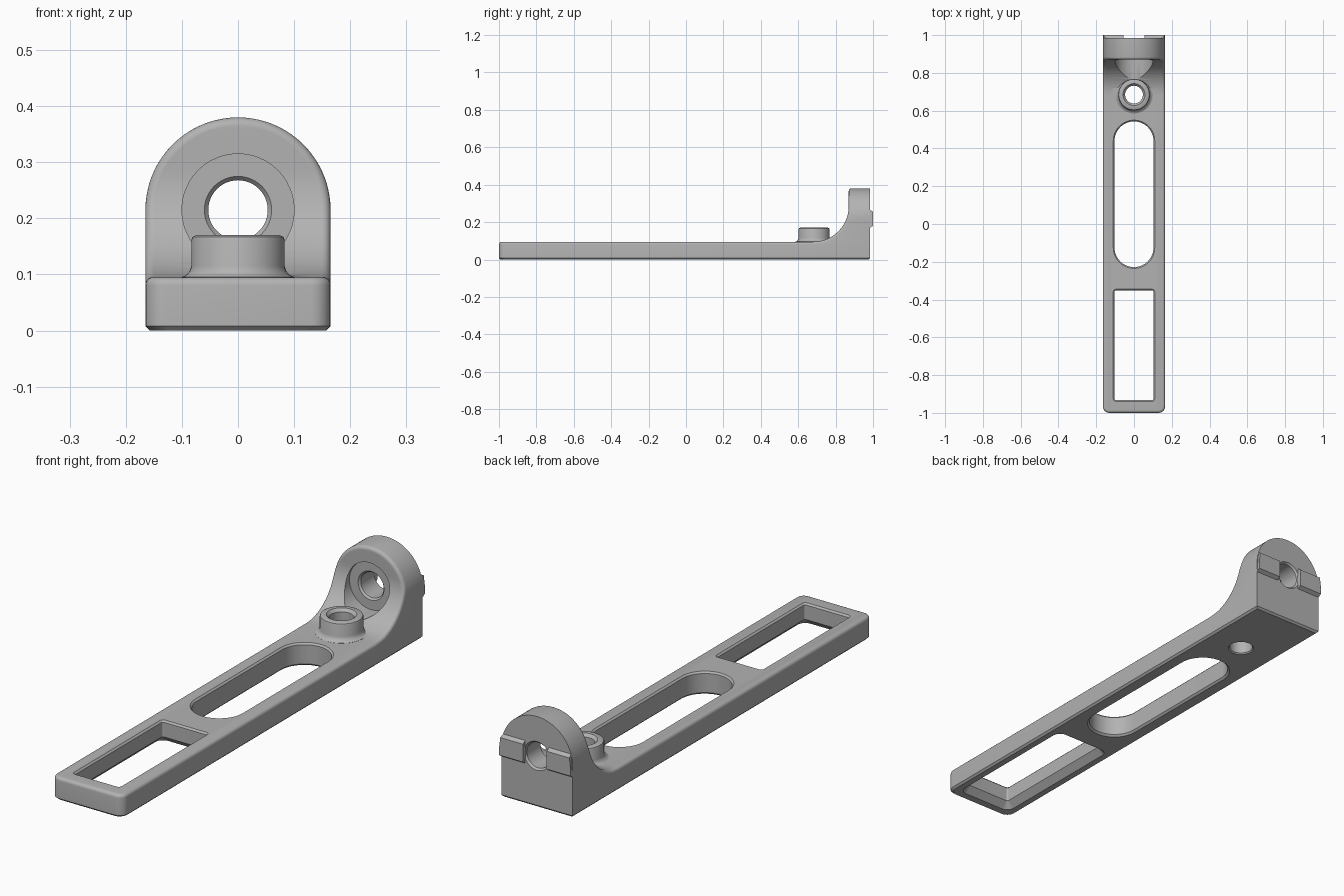
import bpy, bmesh
from math import sin, cos, pi, sqrt, radians

if "Cube" in bpy.data.objects:
    bpy.data.objects.remove(bpy.data.objects["Cube"])

GREY = (0.45, 0.45, 0.45, 1)
metal = bpy.data.materials.new("plain_grey")
metal.use_nodes = True
metal.diffuse_color = GREY
metal.node_tree.nodes["Principled BSDF"].inputs["Base Color"].default_value = GREY

HALF, FLOOR, AXIS_Z = 0.165, 0.095, 0.215   # bar half width, bar top, arch centre
ROUND, CHAMFER, CORNER = 0.014, 0.008, 0.035
FIL_R, FIL_Y, FIL_Z = 0.19, 0.68, 0.285      # fillet between bar and upright
BACK = 0.985


def loft(name, rings, cap_top=True):
    """Skin a stack of closed rings into one solid object."""
    bm = bmesh.new()
    rows = [[bm.verts.new(p) for p in ring] for ring in rings]
    n = len(rows[0])
    for a, b in zip(rows, rows[1:]):
        for i in range(n):
            j = (i + 1) % n
            bm.faces.new((a[i], a[j], b[j], b[i]))
    bm.faces.new(rows[0][::-1])
    if cap_top:
        bm.faces.new(rows[-1])
    bmesh.ops.remove_doubles(bm, verts=bm.verts, dist=1e-5)
    bmesh.ops.recalc_face_normals(bm, faces=bm.faces)
    mesh = bpy.data.meshes.new(name)
    bm.to_mesh(mesh)
    bm.free()
    mesh.materials.append(metal)
    ob = bpy.data.objects.new(name, mesh)
    bpy.context.collection.objects.link(ob)
    return ob


def activate(ob):
    bpy.ops.object.select_all(action='DESELECT')
    ob.select_set(True)
    bpy.context.view_layer.objects.active = ob


def combine(target, tool, operation):
    mod = target.modifiers.new(operation, 'BOOLEAN')
    mod.operation, mod.object, mod.solver = operation, tool, 'EXACT'
    activate(target)
    bpy.ops.object.modifier_apply(modifier=mod.name)
    bpy.data.objects.remove(tool)


def lathe(name, profile, place, sides=48):
    """Turn (radius, height) pairs round an axis; place maps to model space."""
    turns = [2 * pi * i / sides for i in range(sides)]
    return loft(name, [[place(r * cos(t), r * sin(t), h) for t in turns]
                       for r, h in profile])


def opening(name, half, y0, y1, radius, levels):
    """Rounded rectangular cutter, grown by an offset at each level."""
    rings = []
    for z, grow in levels:
        ring = []
        for q, (sx, cy) in enumerate([(1, y1), (-1, y1), (-1, y0), (1, y0)]):
            inward = -radius if cy == y1 else radius
            for k in range(13):
                t = (q + k / 12) * pi / 2
                ring.append((sx * (half - radius) + (radius + grow) * cos(t),
                             cy + inward + (radius + grow) * sin(t), z))
        rings.append(ring)
    return loft(name, rings)


# Body: horizontal slices giving the bar, the fillet and the arched upright
def inset(d):
    return ROUND - sqrt(max(0, ROUND ** 2 - (ROUND - d) ** 2))


def width(z, d):
    return sqrt(max(0, (HALF - inset(d)) ** 2 - max(0, z - AXIS_Z) ** 2))


def front_y(z, d):
    if z >= FIL_Z:
        return FIL_Y + FIL_R + d
    return FIL_Y + sqrt(max(0, (FIL_R + d) ** 2 - (FIL_Z - z) ** 2))


def slice_ring(z, with_bar, shrink=0):
    below = min(max(0, FLOOR - z), ROUND)
    headroom = min(HALF - max(0, z - AXIS_Z), ROUND)
    least = max(below, inset(headroom) if z > AXIS_Z else 0)
    depths = [max(least, ROUND * (1 - cos(k * pi / 10))) for k in range(6)]
    edge = width(z, depths[0]) - shrink
    tip = -1 + inset(below) + shrink
    rad = CORNER - inset(below)
    half = []
    for k in range(7):
        t = k * pi / 12
        if with_bar:
            half.append((edge - rad + rad * sin(t), tip + rad - rad * cos(t)))
        else:
            half.append((edge * (0.85 + 0.15 * sin(t)), front_y(z, depths[0])))
    half += [(width(z, d) - shrink, front_y(z, d)) for d in depths]
    half.append((width(z, ROUND) - shrink, BACK - shrink))
    return [(x, y, z) for x, y in half] + [(-x, y, z) for x, y in half[::-1]]


rings = [slice_ring(0, True, CHAMFER), slice_ring(CHAMFER, True)]
rings += [slice_ring(FLOOR - ROUND * (1 - sin(k * pi / 10)), True) for k in range(6)]
rings.append(slice_ring(FLOOR, False))
heights = [FIL_Z - FIL_R * cos(radians(6 * k)) for k in range(1, 16)]
heights += [AXIS_Z + HALF * sin(radians(5 * k)) for k in range(19)]
rings += [slice_ring(z, False) for z in sorted(heights)]
body = loft("bracket_body", rings, cap_top=False)


# Round recess and bore through the upright
def along_y(a, b, h):
    return (a, h, AXIS_Z + b)


combine(body, lathe("bore_cutter", [
    (0.1, 0.6), (0.1, 0.88), (0.06, 0.88), (0.053, 0.888),
    (0.053, 0.977), (0.06, 0.985), (0.069, 0.995)], along_y), 'DIFFERENCE')


# Raised boss with flared foot, then its bolt hole
def along_z(a, b, h):
    return (a, 0.685 + b, h)


combine(body, lathe("boss", [
    (0.1, 0.06), (0.1, 0.0955), (0.092, 0.099), (0.086, 0.106), (0.083, 0.115),
    (0.083, 0.162), (0.081, 0.167), (0.075, 0.17)], along_z), 'UNION')
combine(body, lathe("bolt_cutter", [
    (0.06, -0.008), (0.052, 0), (0.047, 0.005),
    (0.047, 0.158), (0.058, 0.17), (0.067, 0.18)], along_z), 'DIFFERENCE')

# Long slot and rectangular window, with eased edges
top_edge = [(0.088, 0), (0.095, 0.007), (0.105, 0.017)]
combine(body, opening("slot_cutter", 0.103, -0.228, 0.543, 0.103,
                      [(-0.008, 0.016), (0, 0.008), (0.008, 0)] + top_edge), 'DIFFERENCE')
combine(body, opening("window_cutter", 0.103, -0.933, -0.352, 0.008,
                      [(-0.008, 0.035), (0, 0.027), (0.027, 0)] + top_edge), 'DIFFERENCE')

# Locating rails on the back, either side of the bore
rail = [(0.975, 0.17), (0.985, 0.17), (1, 0.18), (1, 0.215),
        (1, 0.255), (0.985, 0.265), (0.975, 0.265)]
parts = [body]
for side, label in ((1, "left"), (-1, "right")):
    parts.append(loft(label + "_rail", [
        [(side * 0.055, y, z) for y, z in rail],
        [(side * width(z, ROUND), y, z) for y, z in rail]]))

for ob in parts:
    activate(ob)
    bpy.ops.object.shade_smooth_by_angle(angle=radians(32))
